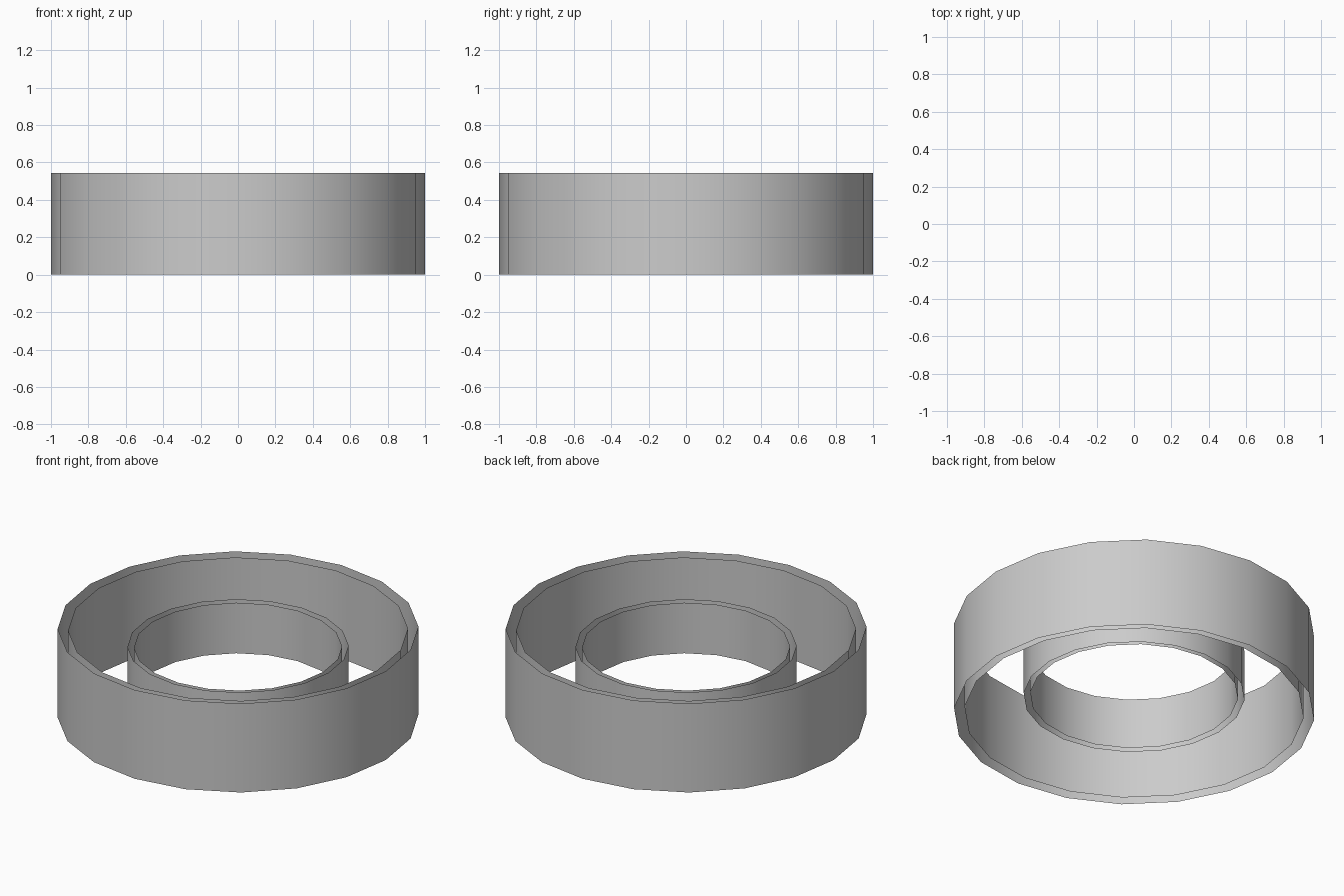
import bpy
import bmesh
import math

if "Cube" in bpy.data.objects:
    bpy.data.objects.remove(bpy.data.objects["Cube"])

SIDES = 20


def open_wall(name, radius, z0, z1, inward=False):
    """Open, uncapped cylinder wall with a corner on the x axis."""
    bm = bmesh.new()
    low, high = [], []
    for i in range(SIDES):
        a = math.tau * i / SIDES
        x, y = radius * math.cos(a), radius * math.sin(a)
        low.append(bm.verts.new((x, y, z0)))
        high.append(bm.verts.new((x, y, z1)))
    for i in range(SIDES):
        j = (i + 1) % SIDES
        quad = [low[i], low[j], high[j], high[i]]
        face = bm.faces.new(quad[::-1] if inward else quad)
        face.smooth = True
    mesh = bpy.data.meshes.new(name)
    bm.to_mesh(mesh)
    bm.free()
    obj = bpy.data.objects.new(name, mesh)
    bpy.context.collection.objects.link(obj)
    return obj


# Tall outer ring: two separate walls, open at top and bottom
open_wall("outer_ring_outside", 1.0, 0.0, 0.543)
open_wall("outer_ring_inside", 0.942, 0.01, 0.533, inward=True)

# Shorter inner ring, centred in height within the outer one
open_wall("inner_ring_outside", 0.613, 0.112, 0.431)
open_wall("inner_ring_inside", 0.577, 0.117, 0.426, inward=True)
